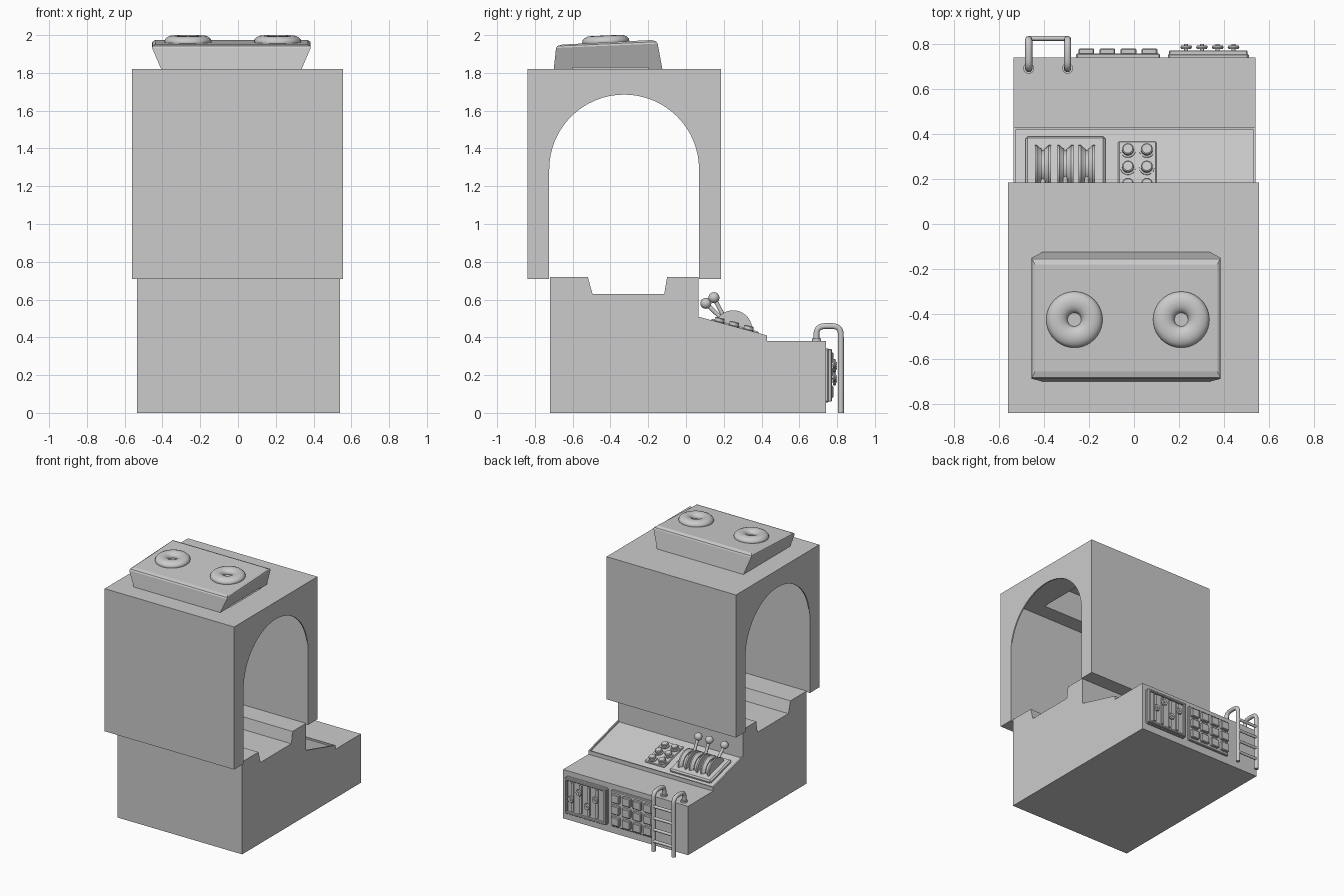
import bpy, bmesh, math
from mathutils import Matrix, Vector

if "Cube" in bpy.data.objects:
    bpy.data.objects.remove(bpy.data.objects["Cube"])

grey = bpy.data.materials.new("plain_grey")
grey.diffuse_color = (0.6, 0.6, 0.6, 1)
grey.use_nodes = True
grey.node_tree.nodes["Principled BSDF"].inputs["Base Color"].default_value = grey.diffuse_color


def finish(name, bm, smooth=False, matrix=None):
    if matrix is not None:
        bm.transform(matrix)
    bmesh.ops.recalc_face_normals(bm, faces=bm.faces[:])
    mesh = bpy.data.meshes.new(name)
    bm.to_mesh(mesh)
    bm.free()
    mesh.materials.append(grey)
    ob = bpy.data.objects.new(name, mesh)
    bpy.context.collection.objects.link(ob)
    if smooth:
        bpy.ops.object.select_all(action='DESELECT')
        ob.select_set(True)
        bpy.context.view_layer.objects.active = ob
        bpy.ops.object.shade_smooth_by_angle(angle=math.radians(40))
    return ob


def box(name, x, y, z, matrix=None, bevel=0):
    """Box from (min, max) ranges."""
    bm = bmesh.new()
    bmesh.ops.create_cube(bm, size=1)
    for v in bm.verts:
        v.co = [r[0] + (c + 0.5) * (r[1] - r[0]) for r, c in zip((x, y, z), v.co)]
    if bevel:
        bmesh.ops.bevel(bm, geom=bm.edges[:], offset=bevel, segments=1, affect='EDGES')
    return finish(name, bm, False, matrix)


def prism(name, profile, x0, x1):
    """Extrude a (y, z) outline along x."""
    bm = bmesh.new()
    face = bm.faces.new([bm.verts.new((x0, y, z)) for y, z in profile])
    out = bmesh.ops.extrude_face_region(bm, geom=[face])
    verts = [g for g in out["geom"] if isinstance(g, bmesh.types.BMVert)]
    bmesh.ops.translate(bm, verts=verts, vec=(x1 - x0, 0, 0))
    return finish(name, bm)


def lathe(name, profile, matrix, steps=32):
    """Spin a closed or open (radius, height) profile around local z."""
    bm = bmesh.new()
    vs = [bm.verts.new((r, 0, h)) for r, h in profile]
    es = [bm.edges.new(p) for p in zip(vs, vs[1:])]
    bmesh.ops.spin(bm, geom=vs + es, cent=(0, 0, 0), axis=(0, 0, 1),
                   angle=2 * math.pi, steps=steps, use_merge=False)
    bmesh.ops.remove_doubles(bm, verts=bm.verts[:], dist=1e-5)
    return finish(name, bm, True, matrix)


def rod(name, a, b, r, seg=12):
    a, b = Vector(a), Vector(b)
    d = b - a
    m = Matrix.Translation((a + b) / 2) @ d.to_track_quat('Z', 'Y').to_matrix().to_4x4()
    bm = bmesh.new()
    bmesh.ops.create_cone(bm, cap_ends=True, segments=seg, radius1=r, radius2=r, depth=d.length)
    return finish(name, bm, True, m)


def ball(name, pos, r):
    bm = bmesh.new()
    bmesh.ops.create_uvsphere(bm, u_segments=20, v_segments=12, radius=r)
    return finish(name, bm, True, Matrix.Translation(pos))


def cut(ob, cutter):
    mod = ob.modifiers.new("cut", 'BOOLEAN')
    mod.operation, mod.solver, mod.object = 'DIFFERENCE', 'EXACT', cutter
    bpy.context.view_layer.objects.active = ob
    bpy.ops.object.modifier_apply(modifier=mod.name)


# Lower body with seat trough, sloped console and rear shelf
prism("base_body", [(-.72, 0), (.74, 0), (.74, .38), (.43, .38), (.43, .395), (.065, .495),
                    (.065, .72), (-.10, .72), (-.115, .63), (-.495, .63), (-.52, .72),
                    (-.72, .72)], -.535, .54)
for side, x0 in (("left", -.535), ("right", .53)):
    prism("console_lip_" + side, [(.06, .49), (.43, .39), (.43, .41), (.06, .511)], x0, x0 + .01)
box("console_lip_back", (-.535, .54), (.42, .43), (.385, .41))

# Hollow upper housing with arched side openings
housing = box("upper_housing", (-.56, .555), (-.84, .185), (.71, 1.82))
arch = [(-.724, .6), (.069, .6)] + [
    (-.3275 + .3965 * math.cos(math.pi * i / 32), 1.29 + .395 * math.sin(math.pi * i / 32))
    for i in range(33)]

# Flared lamp box on the roof
bm = bmesh.new()
rings = [[bm.verts.new((-.035 + sx * w, y, z)) for sx, y, z in
          ((-1, y0, z0), (1, y0, z0), (1, y1, z1), (-1, y1, z1))]
         for w, y0, z0, y1, z1 in ((.372, -.70, 1.82, -.125, 1.82), (.42, -.688, 1.932, -.15, 1.955),
                                   (.418, -.682, 1.942, -.155, 1.965), (.405, -.655, 1.95, -.18, 1.974))]
for a, b in zip(rings, rings[1:]):
    for i in range(4):
        bm.faces.new((a[i], a[(i + 1) % 4], b[(i + 1) % 4], b[i]))
bm.faces.new(rings[0])
bm.faces.new(rings[-1])
lamp_box = finish("roof_lamp_box", bm)

cutters = [box("room_cutter", (-.55, .545), (-.725, .07), (.5, 1.69)),
           prism("arch_cutter", arch, -.7, .7),
           box("recess_cutter", (-.38, .34), (-.60, -.20), (1.6, 1.9))]
for c in cutters:
    cut(housing, c)
cut(lamp_box, cutters[2])
for c in cutters:
    bpy.data.objects.remove(c)

# Ring lamps
ring = [(.0775 + .0475 * math.cos(t * math.pi / 8), .031 * math.sin(t * math.pi / 8))
        for t in range(17)]
for x in (-.265, .21):
    lathe("ring_lamp", ring, Matrix.Translation((x, -.425, 1.967)) @ Matrix.Rotation(.045, 4, 'X'), 40)


# Sloped console local frame: z is away from the sloped surface
def on_slope(x, y):
    return Matrix.Translation((x, y, .495 - (y - .065) * .274)) @ Matrix.Rotation(-math.atan(.274), 4, 'X')


# Throttle block: plate, spool wheels, levers
box("throttle_plate", (-.178, .178), (-.135, .135), (-.01, .022), on_slope(-.305, .255), .01)
spool = [(0, -.036), (.1, -.036), (.1, -.026), (.088, -.014), (.084, -.006), (.076, -.006),
         (.076, .006), (.084, .006), (.088, .014), (.1, .026), (.1, .036), (0, .036)]
for x, y, z in ((-.405, .105, .58), (-.305, .148, .61), (-.21, .148, .61)):
    lathe("throttle_wheel", spool,
          Matrix.Translation((x, .25, .443)) @ Matrix.Rotation(math.pi / 2, 4, 'Y'), 40)
    rod("throttle_lever", (x, .22, .47), (x, y, z), .011)
    ball("throttle_knob", (x, y, z), .029)

# Round button panel
box("button_plate", (-.085, .085), (-.125, .125), (-.005, .01), on_slope(.015, .245), .005)
for x in (-.027, .057):
    for y in (.325, .248, .171):
        lathe("round_button", [(0, 0), (.034, 0), (.034, .016), (.026, .018), (.026, .034),
                               (.021, .039), (0, .039)], on_slope(x, y), 20)

# Slider panel on the rear face: plate, raised frame, slots, knobs
box("slider_plate", (.15, .51), (.73, .758), (.055, .34), None, .008)
for z0 in (.06, .32):
    box("slider_frame_bar", (.155, .505), (.75, .772), (z0, z0 + .018), None, .004)
for x0 in (.155, .487):
    box("slider_frame_post", (x0, x0 + .018), (.75, .772), (.06, .338), None, .004)
for x, z in ((.232, .24), (.302, .17), (.372, .26), (.442, .19)):
    box("slider_track", (x - .01, x + .01), (.75, .768), (.09, .31))
    rod("slider_stem", (x, .76, z), (x, .80, z), .009)
    lathe("slider_knob", [(0, 0), (.022, 0), (.026, .008), (.022, .016), (0, .016)],
          Matrix.Translation((x, .778, z)) @ Matrix.Rotation(-math.pi / 2, 4, 'X'), 20)

# Square key panel on the rear face
box("key_plate", (-.257, .115), (.73, .758), (.06, .34), None, .005)
for i in range(4):
    for j in range(3):
        x, z = -.212 + .0935 * i, .112 + .088 * j
        box("square_key", (x - .035, x + .035), (.75, .78), (z - .033, z + .033), None, .005)

# Boarding ladder: bent rails with sockets, plus rungs
for x in (-.468, -.295):
    curve = bpy.data.curves.new("ladder_rail", 'CURVE')
    curve.dimensions = '3D'
    curve.bevel_depth, curve.bevel_resolution, curve.use_fill_caps = .016, 3, True
    bend = [(x, .755 + .065 * c, .40 + .06 * s) for c, s in
            ((math.copysign(abs(math.cos(a)) ** .6, math.cos(a)), math.sin(a) ** .6)
             for a in (math.pi * (1 - i / 16) for i in range(1, 16)))]
    path = [(x, .69, .375)] + bend + [(x, .82, .40), (x, .82, 0)]
    spline = curve.splines.new('POLY')
    spline.points.add(len(path) - 1)
    for p, co in zip(spline.points, path):
        p.co = (*co, 1)
    curve.materials.append(grey)
    rail = bpy.data.objects.new("ladder_rail", curve)
    bpy.context.collection.objects.link(rail)
    rod("ladder_socket", (x, .692, .375), (x, .692, .393), .024, 16)
for z in (.08, .17, .26, .35):
    rod("ladder_rung", (-.468, .825, z), (-.295, .825, z), .011)
